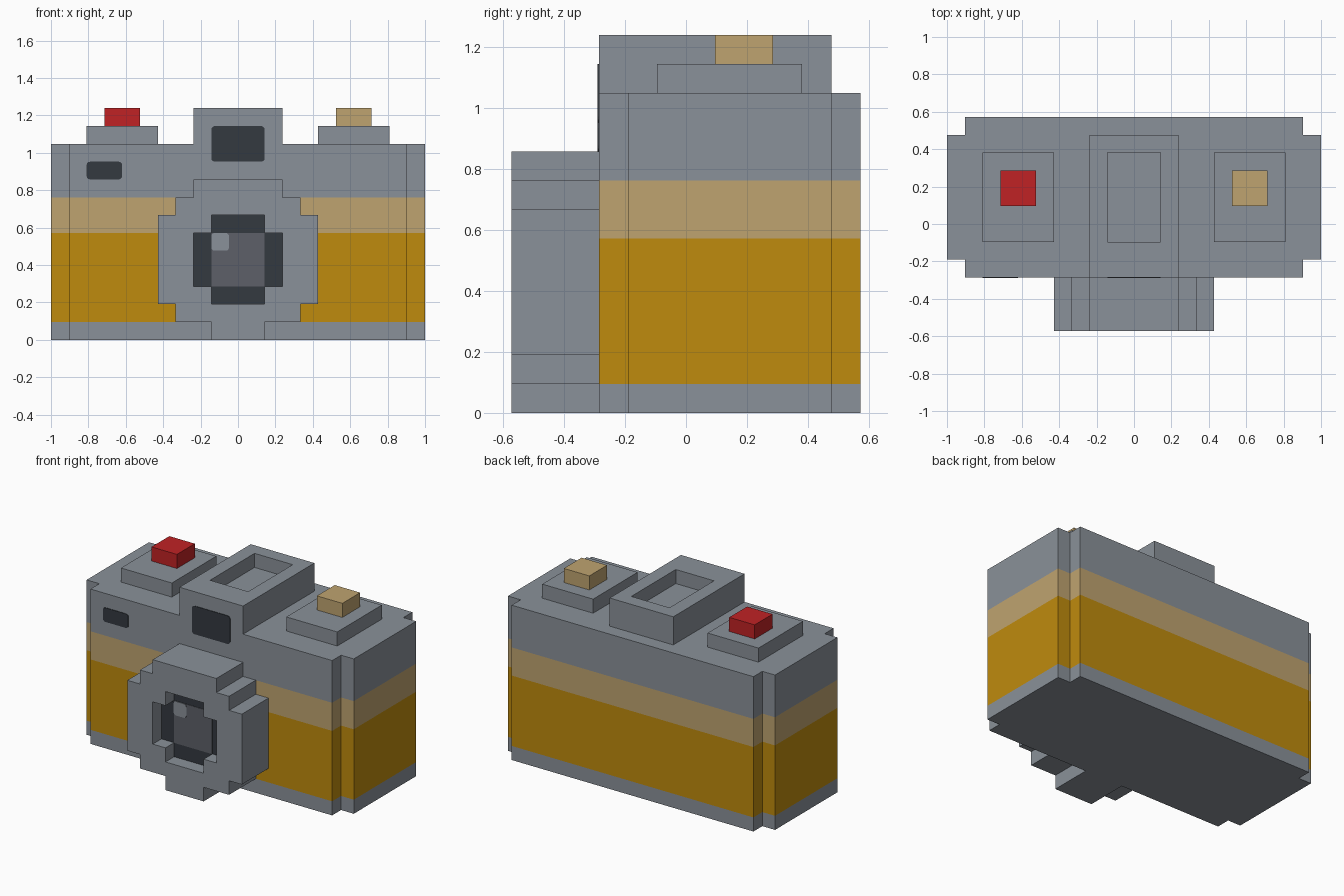
import bpy, bmesh, math
from mathutils import Vector

cube = bpy.data.objects.get("Cube")
if cube:
    bpy.data.objects.remove(cube, do_unlink=True)

U = 2 / 21  # one block of the blocky grid


def material(name, rgb):
    m = bpy.data.materials.new(name)
    m.use_nodes = True
    m.diffuse_color = (*rgb, 1)
    m.node_tree.nodes["Principled BSDF"].inputs["Base Color"].default_value = (*rgb, 1)
    return m


grey = material("grey metal", (0.254, 0.283, 0.319))
gold = material("golden leather", (0.521, 0.258, 0.004))
tan = material("tan trim", (0.521, 0.371, 0.162))
red = material("red button", (0.527, 0.016, 0.018))
dark = material("dark window", (0.034, 0.041, 0.051))
glass = material("lens glass", (0.109, 0.117, 0.138))


def prism(name, outline, axis, levels, mats):
    """Extrude an outline through levels along y or z, one material per band."""
    def place(p, h):
        return Vector((p[0], h, p[1]) if axis == "y" else (p[0], p[1], h)) * U

    bm = bmesh.new()
    rings = [[bm.verts.new(place(p, h)) for p in outline] for h in levels]
    n = len(outline)
    for band, (low, high) in enumerate(zip(rings, rings[1:])):
        for i in range(n):
            j = (i + 1) % n
            bm.faces.new((low[i], low[j], high[j], high[i])).material_index = band
    bm.faces.new(rings[0])
    bm.faces.new(rings[-1]).material_index = len(mats) - 1
    bmesh.ops.recalc_face_normals(bm, faces=bm.faces)
    mesh = bpy.data.meshes.new(name)
    bm.to_mesh(mesh)
    bm.free()
    for m in mats:
        mesh.materials.append(m)
    ob = bpy.data.objects.new(name, mesh)
    bpy.context.collection.objects.link(ob)
    return ob


def rect(x0, x1, v0, v1):
    return [(x0, v0), (x1, v0), (x1, v1), (x0, v1)]


def rounded(x0, x1, v0, v1, r=0.2):
    pts = []
    corners = [(x1 - r, v1 - r), (x0 + r, v1 - r), (x0 + r, v0 + r), (x1 - r, v0 + r)]
    for k, (cx, cv) in enumerate(corners):
        for s in range(4):
            a = math.radians(90 * k + 30 * s)
            pts.append((cx + r * math.cos(a), cv + r * math.sin(a)))
    return pts


def mirrored(half):
    """Close an outline given by its right half, listed bottom to top."""
    return half + [(-x, v) for x, v in reversed(half)]


def cut(ob, cutter):
    """Cut a pocket, keep the result and drop the cutter."""
    cutter.hide_render = True
    mod = ob.modifiers.new("pocket", "BOOLEAN")
    mod.operation = "DIFFERENCE"
    mod.solver = "EXACT"
    mod.object = cutter
    graph = bpy.context.evaluated_depsgraph_get()
    mesh = bpy.data.meshes.new_from_object(ob.evaluated_get(graph))
    ob.modifiers.clear()
    ob.data = mesh
    bpy.data.objects.remove(cutter, do_unlink=True)


# Body with notched corners and coloured bands
body_outline = mirrored([(9.5, -3), (9.5, -2), (10.5, -2), (10.5, 5), (9.5, 5), (9.5, 6)])
prism("body", body_outline, "z", [0, 1, 6, 8, 11], [grey, gold, tan, grey])

# Stepped lens barrel with a cross-shaped pocket
barrel_outline = mirrored([(1.5, 0), (1.5, 1), (3.5, 1), (3.5, 2), (4.5, 2), (4.5, 7),
                           (3.5, 7), (3.5, 8), (2.5, 8), (2.5, 9)])
cross = mirrored([(1.5, 2), (1.5, 3), (2.5, 3), (2.5, 6), (1.5, 6), (1.5, 7)])
barrel = prism("lens_barrel", barrel_outline, "y", [-6, -3], [grey])
cut(barrel, prism("lens_cutter", cross, "y", [-7, -5], [grey]))

# Lens floor, glass and glint
prism("lens_floor", cross, "y", [-5.03, -5], [dark])
prism("lens_glass", rect(-1.5, 1.5, 3, 6), "y", [-5.06, -5.02], [glass])
prism("lens_glint", rounded(-1.5, -0.5, 5, 6), "y", [-5.09, -5.05], [grey])

# Viewfinder hump with a recessed top
hump = prism("viewfinder", rect(-2.5, 2.5, -3, 5), "z", [11, 13], [grey])
cut(hump, prism("viewfinder_cutter", rect(-1.5, 1.5, -1, 4), "z", [12, 14], [grey]))

# Front windows
prism("viewfinder_window", rounded(-1.5, 1.5, 10, 12), "y", [-3.04, -3], [dark])
prism("sensor_window", rounded(-8.5, -6.5, 9, 10), "y", [-3.04, -3], [dark])

# Top plates with a button on each
for side, name, mat in ((1, "left", tan), (-1, "right", red)):
    x = 6.5 * side
    prism(name + "_top_plate", rect(x - 2, x + 2, -1, 4), "z", [11, 12], [grey])
    prism(name + "_button", rect(x - 1, x + 1, 1, 3), "z", [12, 13], [mat])
